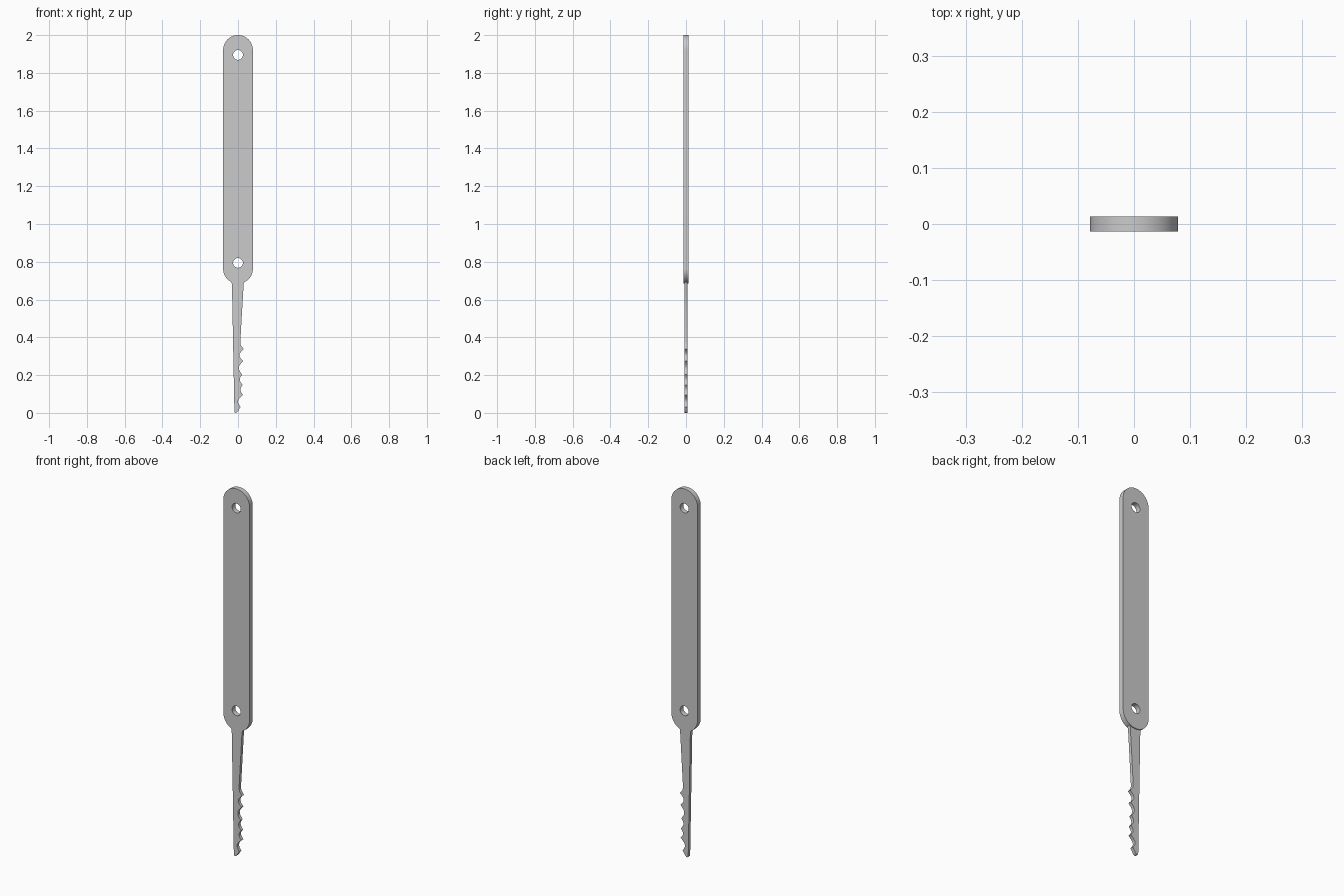
import bpy
from math import sin, cos, pi, radians

if "Cube" in bpy.data.objects:
    bpy.data.objects.remove(bpy.data.objects["Cube"])


def arc(cx, cz, r, a0, a1, n):
    return [(cx + r * cos(radians(a0 + (a1 - a0) * i / n)),
             cz + r * sin(radians(a0 + (a1 - a0) * i / n))) for i in range(n + 1)]


def plate(name, loops, half_thickness):
    """Flat plate in the XZ plane; loops after the first become holes."""
    cu = bpy.data.curves.new(name, 'CURVE')
    cu.dimensions = '2D'
    cu.fill_mode = 'BOTH'
    cu.extrude = half_thickness
    for pts in loops:
        s = cu.splines.new('POLY')
        s.points.add(len(pts) - 1)
        for p, (x, z) in zip(s.points, pts):
            p.co = (x, z, 0, 1)
        s.use_cyclic_u = True
    ob = bpy.data.objects.new(name, cu)
    bpy.context.collection.objects.link(ob)
    ob.rotation_euler = (pi / 2, 0, 0)
    bpy.ops.object.select_all(action='DESELECT')
    ob.select_set(True)
    bpy.context.view_layer.objects.active = ob
    bpy.ops.object.convert(target='MESH')
    ob = bpy.context.object
    # weld the caps to the rim
    bpy.ops.object.mode_set(mode='EDIT')
    bpy.ops.mesh.select_all(action='SELECT')
    bpy.ops.mesh.remove_doubles(threshold=0.00005)
    bpy.ops.mesh.normals_make_consistent(inside=False)
    bpy.ops.object.mode_set(mode='OBJECT')
    bpy.ops.object.shade_smooth_by_angle(angle=radians(30))
    return ob


# Handle: long rounded bar with a rivet hole at each end
R = 0.0785
outline = arc(0, 2 - R, R, 0, 180, 32) + arc(0, 0.763, R, 180, 360, 32)
holes = [arc(0, z, 0.026, 0, 345, 23) for z in (1.895, 0.794)]
plate("handle", [outline] + holes, 0.0135)

# Blade: tapered strip with scalloped notches on the right edge
# teeth: cusp points; depth: how far each scallop cuts in below its tooth
teeth = [(0.030, 0.338), (0.027, 0.275), (0.022, 0.203),
         (0.025, 0.148), (0.027, 0.096), (0.014, 0.032)]
depths = [0.021, 0.020, 0.014, 0.014, 0.020]
edge = [(0.045, 0.71), (0.045, 0.699), (0.035, 0.693), (0.030, 0.683),
        (0.012, 0.375), (0.015, 0.358)]
for (a, b, d) in zip(teeth, teeth[1:], depths):
    for i in range(8):
        t = i / 8
        edge.append((a[0] + (b[0] - a[0]) * t - d * sin(pi * t),
                     a[1] + (b[1] - a[1]) * t))
edge += [teeth[-1], (0.005, 0.018), (-0.001, 0.007), (-0.008, 0.001),
         (-0.013, 0.0), (-0.019, 0.004)]
edge += [(-0.032, 0.683), (-0.036, 0.693), (-0.045, 0.699), (-0.045, 0.71)]
plate("blade", [edge], 0.0085)
